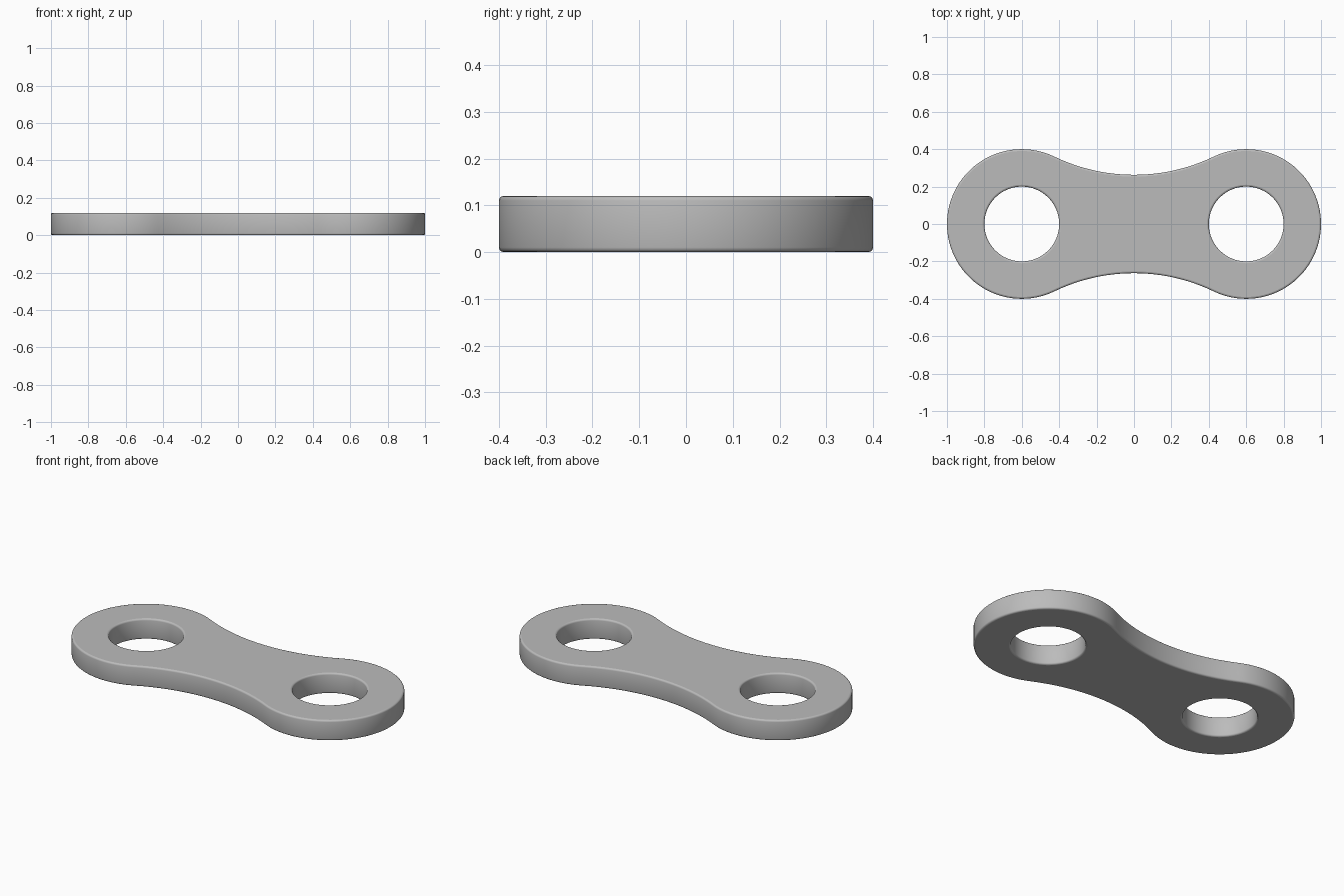
import bpy, bmesh
from math import pi, sin, cos, atan2

if "Cube" in bpy.data.objects:
    bpy.data.objects.remove(bpy.data.objects["Cube"], do_unlink=True)

THICK, END_R, HOLE_R, CENTRE, WAIST, EDGE = 0.12, 0.4, 0.2, 0.6, 0.263, 0.01

steel = bpy.data.materials.new("grey steel")
steel.use_nodes = True
grey = (0.5, 0.5, 0.5, 1)
steel.diffuse_color = grey
steel.node_tree.nodes["Principled BSDF"].inputs["Base Color"].default_value = grey


def arc(cx, cy, r, start, end, n):
    angles = [start + (end - start) * i / n for i in range(n + 1)]
    return [(cx + r * cos(a), cy + r * sin(a)) for a in angles]


def prism(name, points, z0, z1):
    bm = bmesh.new()
    base = bm.faces.new([bm.verts.new((x, y, z0)) for x, y in points])
    top = bmesh.ops.extrude_face_region(bm, geom=[base], use_keep_orig=True)["geom"]
    verts = [v for v in top if isinstance(v, bmesh.types.BMVert)]
    bmesh.ops.translate(bm, verts=verts, vec=(0, 0, z1 - z0))
    bmesh.ops.recalc_face_normals(bm, faces=bm.faces)
    mesh = bpy.data.meshes.new(name)
    bm.to_mesh(mesh)
    bm.free()
    obj = bpy.data.objects.new(name, mesh)
    bpy.context.collection.objects.link(obj)
    return obj


# Outline: two round ends joined by waist arcs that touch them tangentially
waist_r = (CENTRE**2 + WAIST**2 - END_R**2) / (2 * (END_R - WAIST))
waist_y = WAIST + waist_r
join = atan2(waist_y, -CENTRE)
swing = join - pi / 2
outline = arc(CENTRE, 0, END_R, -join, join, 64)
outline += arc(0, waist_y, waist_r, -pi / 2 + swing, -pi / 2 - swing, 24)[1:-1]
outline += arc(-CENTRE, 0, END_R, pi - join, pi + join, 64)
outline += arc(0, -waist_y, waist_r, pi / 2 + swing, pi / 2 - swing, 24)[1:-1]
plate = prism("link_plate", outline, 0, THICK)
plate.data.materials.append(steel)

# Pin holes
cutters = []
for side, x in (("left", CENTRE), ("right", -CENTRE)):
    cutter = prism(side + "_hole_cutter", arc(x, 0, HOLE_R, 0, 2 * pi, 64)[:-1], -0.1, THICK + 0.1)
    cutter.hide_render = True
    cutters.append(cutter)
    cut = plate.modifiers.new(side + " hole", "BOOLEAN")
    cut.operation, cut.solver, cut.object = "DIFFERENCE", "EXACT", cutter

# Rounded rims
rim = plate.modifiers.new("rounded rims", "BEVEL")
rim.width, rim.segments, rim.limit_method, rim.angle_limit = EDGE, 3, "ANGLE", 1.0

# Bake the modifiers, drop the cutters, shade smoothly
bpy.context.view_layer.update()
baked = bpy.data.meshes.new_from_object(plate.evaluated_get(bpy.context.evaluated_depsgraph_get()))
plate.modifiers.clear()
plate.data = baked
baked.name = "link_plate"
for cutter in cutters:
    bpy.data.objects.remove(cutter, do_unlink=True)
bpy.ops.object.select_all(action="DESELECT")
plate.select_set(True)
bpy.context.view_layer.objects.active = plate
bpy.ops.object.shade_smooth_by_angle(angle=0.6)
for face in baked.polygons:
    if abs(face.normal.z) > 0.999:
        face.use_smooth = False
